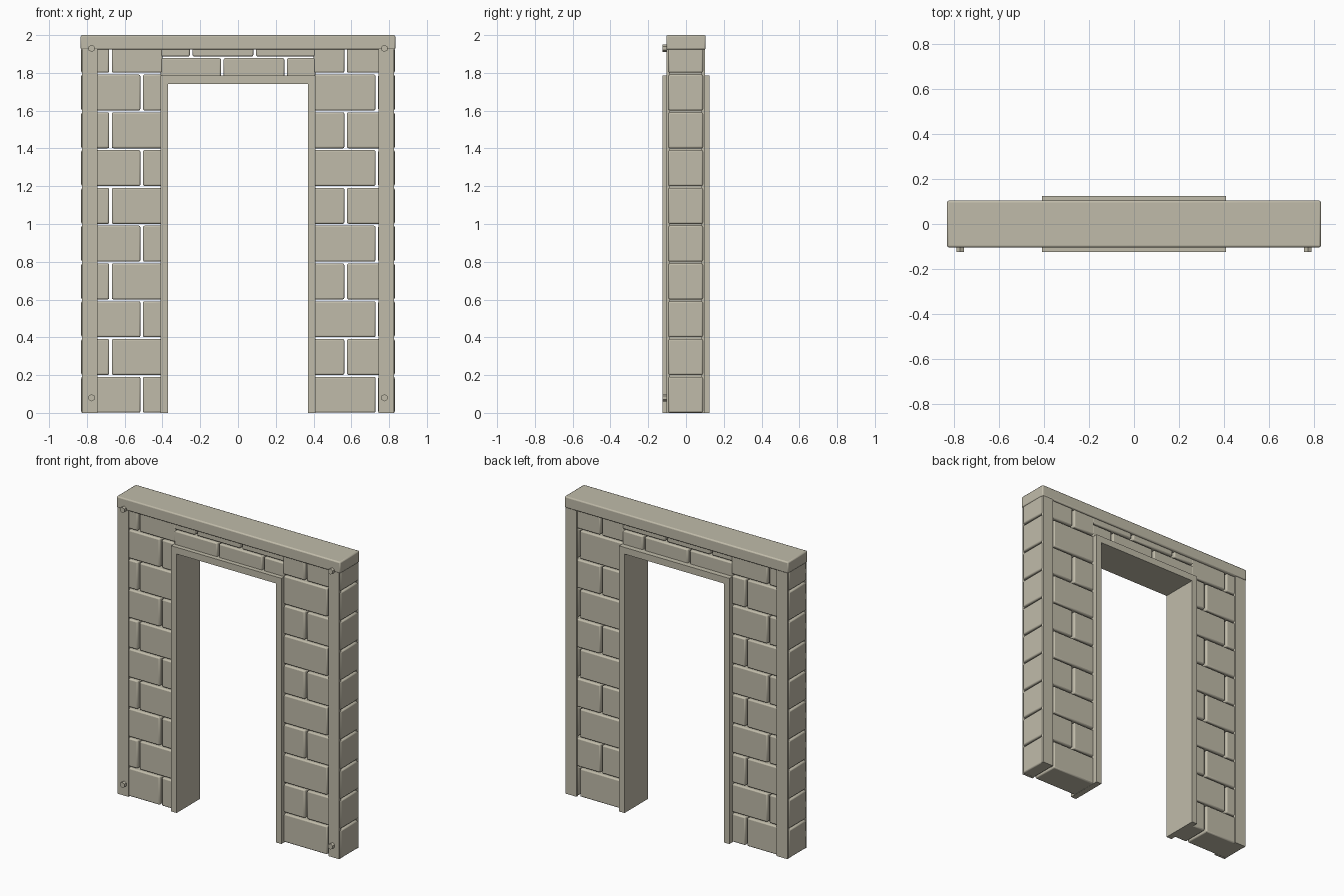
import bpy
import math

cube = bpy.data.objects.get("Cube")
if cube:
    bpy.data.objects.remove(cube, do_unlink=True)

stone = bpy.data.materials.new("warm_grey_stone")
stone.use_nodes = True
COLOUR = (0.53, 0.50, 0.40, 1.0)
stone.diffuse_color = COLOUR
stone.node_tree.nodes["Principled BSDF"].inputs["Base Color"].default_value = COLOUR


def finish(obj, name, bevel=0.0):
    obj.name = name
    obj.data.materials.append(stone)
    if bevel:
        mod = obj.modifiers.new("rounded_edges", "BEVEL")
        mod.width = bevel
        mod.segments = 2
        bpy.ops.object.shade_smooth_by_angle(angle=math.radians(35))
    return obj


def box(name, x, y, z, bevel=0.0):
    """Box spanning the given (low, high) ranges."""
    spans = (x, y, z)
    bpy.ops.mesh.primitive_cube_add(size=1, location=[(a + b) / 2 for a, b in spans])
    obj = bpy.context.object
    obj.scale = [b - a for a, b in spans]
    bpy.ops.object.transform_apply(location=False, rotation=False, scale=True)
    return finish(obj, name, bevel)


GAP = 0.014
DEPTH = (-0.094, 0.09)


def course(name, start, end, joints, z):
    """One row of bricks, split at the joints and open between them."""
    edges = [start - GAP / 2] + joints + [end + GAP / 2]
    for a, b in zip(edges, edges[1:]):
        box(name, (a + GAP / 2, b - GAP / 2), DEPTH, z, 0.008)


# Brick piers either side of the opening, in alternating bond
for row in range(10):
    low = row * 0.2
    z = (low + 0.001, 1.93 if row == 9 else low + 0.191)
    odd = row % 2
    course("right_pier_brick", -0.83, -0.40, [-0.675 if odd else -0.51], z)
    course("left_pier_brick", 0.40, 0.83, [0.57 if odd else 0.735], z)

# Brick courses above the opening
course("lintel_brick", -0.41, 0.41, [-0.083, 0.252], (1.775, 1.878))
course("upper_lintel_brick", -0.41, 0.41, [-0.248, 0.088], (1.887, 1.935))

# Cap beam
box("top_beam", (-0.833, 0.833), (-0.104, 0.104), (1.923, 2.0), 0.008)

for side, label in ((-1, "right"), (1, "left")):
    # Flat corner strips on the front and back
    x = sorted((side * 0.745, side * 0.825))
    box(label + "_front_strip", x, (-0.102, -0.086), (0, 1.93))
    box(label + "_back_strip", x, (0.083, 0.101), (0, 1.93))
    # Door lining upright
    box(label + "_door_jamb", sorted((side * 0.37, side * 0.41)), (-0.124, 0.125), (0, 1.787))
    # Bolt heads on the front strips
    for z in (0.08, 1.93):
        bpy.ops.mesh.primitive_cylinder_add(
            vertices=6, radius=0.019, depth=0.03,
            location=(side * 0.775, -0.11, z), rotation=(math.pi / 2, 0, 0))
        finish(bpy.context.object, label + "_bolt")

# Door lining head
box("door_head", (-0.37, 0.37), (-0.124, 0.125), (1.742, 1.787))
